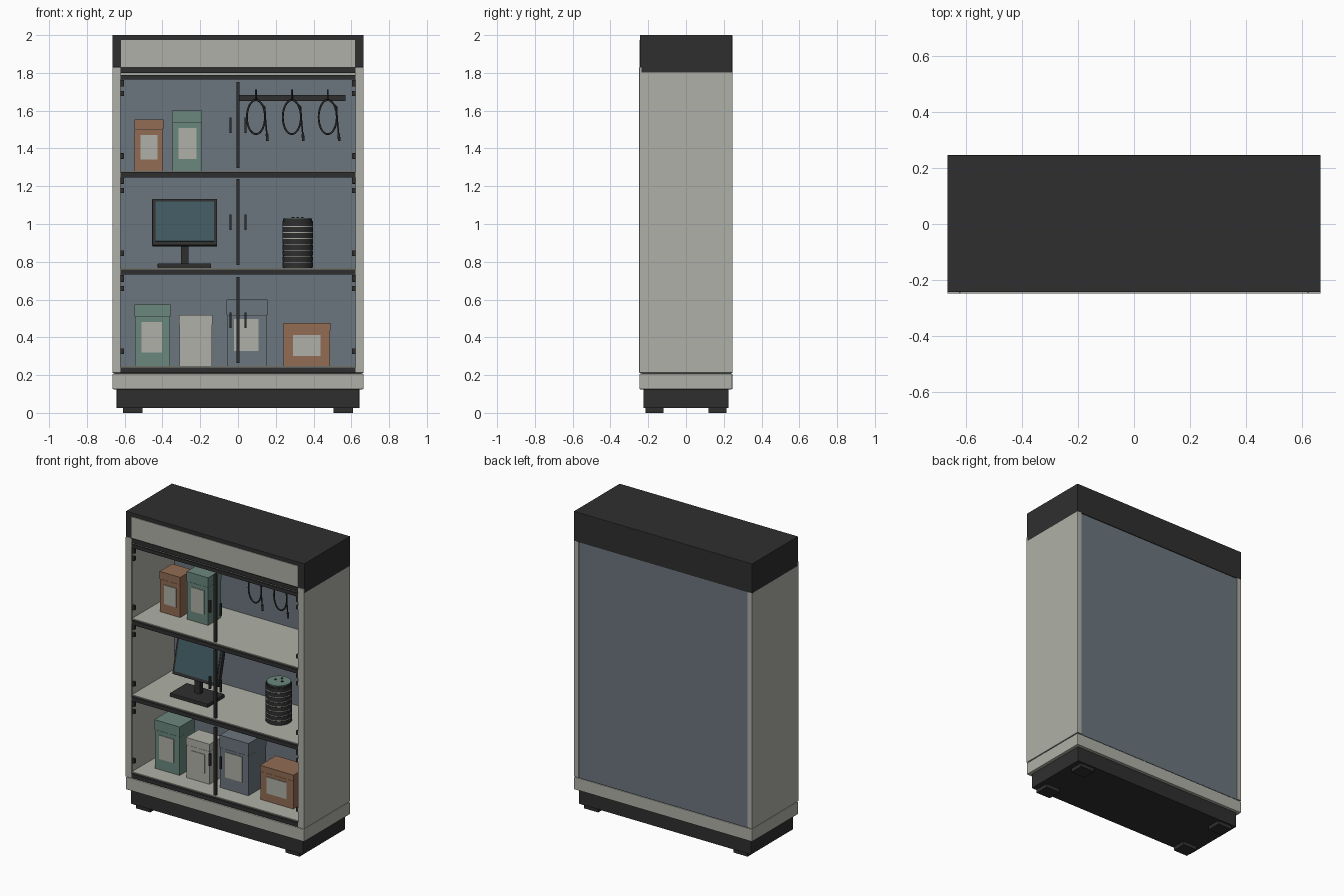
import bpy
import bmesh
import math
from mathutils import Vector

cube = bpy.data.objects.get("Cube")
if cube:
    bpy.data.objects.remove(cube, do_unlink=True)


def material(name, r, g, b):
    m = bpy.data.materials.new(name)
    m.use_nodes = True
    m.diffuse_color = (r, g, b, 1)
    m.node_tree.nodes["Principled BSDF"].inputs["Base Color"].default_value = (r, g, b, 1)
    return m


PALE = material("warm light grey", .43, .435, .385)
DARK = material("charcoal", .028, .028, .028)
SLATE = material("slate blue", .15, .18, .21)
GREEN = material("sage green", .145, .245, .21)
ORANGE = material("terracotta", .29, .15, .09)
TEAL = material("dark teal", .05, .1, .115)


def add_mesh(name, bm, mat):
    mesh = bpy.data.meshes.new(name)
    bm.to_mesh(mesh)
    bm.free()
    mesh.materials.append(mat)
    ob = bpy.data.objects.new(name, mesh)
    bpy.context.collection.objects.link(ob)
    return ob


def box(name, x, y, z, mat, bevel=0):
    """Box from (low, high) ranges on each axis."""
    bm = bmesh.new()
    bmesh.ops.create_cube(bm, size=1)
    for v in bm.verts:
        v.co = Vector([(r[0] + r[1]) / 2 + c * (r[1] - r[0]) for r, c in zip((x, y, z), v.co)])
    ob = add_mesh(name, bm, mat)
    if bevel:
        mod = ob.modifiers.new("soft_edges", "BEVEL")
        mod.width = bevel
        mod.segments = 2
    return ob


def pair(name, x, y, z, mat, bevel=0):
    """The same box on both sides of x = 0."""
    box("left_" + name, x, y, z, mat, bevel)
    box("right_" + name, (-x[1], -x[0]), y, z, mat, bevel)


def cylinder(name, center, radius, depth, mat, sides=32):
    bm = bmesh.new()
    bmesh.ops.create_cone(bm, cap_ends=True, segments=sides, radius1=radius, radius2=radius, depth=depth)
    bmesh.ops.translate(bm, verts=bm.verts, vec=center)
    bm.normal_update()
    for f in bm.faces:
        f.smooth = abs(f.normal.z) < .5
    for e in bm.edges:
        e.smooth = all(f.smooth for f in e.link_faces)
    add_mesh(name, bm, mat)


def cord(name, points, radius, mat, cyclic=False):
    curve = bpy.data.curves.new(name, "CURVE")
    curve.dimensions = "3D"
    curve.bevel_depth = radius
    curve.bevel_resolution = 2
    curve.use_fill_caps = True
    spline = curve.splines.new("POLY")
    spline.points.add(len(points) - 1)
    for p, co in zip(spline.points, points):
        p.co = (*co, 1)
    spline.use_cyclic_u = cyclic
    spline.use_smooth = True
    curve.materials.append(mat)
    bpy.context.collection.objects.link(bpy.data.objects.new(name, curve))


# Base, feet and plinth
box("base", (-.643, .643), (-.225, .225), (.025, .127), DARK, .004)
for y in ((-.215, -.12), (.12, .215)):
    pair("foot", (.505, .61), y, (0, .027), DARK)
box("plinth", (-.665, .665), (-.247, .246), (.125, .208), PALE, .005)
box("plinth_seam", (-.655, .655), (-.235, .238), (.2, .216), DARK)

# Carcass
pair("side_panel", (.63, .665), (-.24, .246), (.212, 1.802), PALE, .002)
pair("front_stile", (.622, .665), (-.248, -.234), (.212, 1.83), PALE, .002)
box("back_panel", (-.632, .632), (.222, .24), (.212, 1.802), SLATE)
box("ceiling", (-.632, .632), (-.236, .225), (1.785, 1.802), PALE)

# Crown with header panel
box("crown", (-.665, .665), (-.243, .245), (1.8, 2), DARK, .002)
box("header_panel", (-.62, .62), (-.247, -.242), (1.832, 1.975), PALE)
box("header_lower_trim", (-.625, .625), (-.247, -.236), (1.8, 1.829), DARK)
box("door_top_rail", (-.625, .625), (-.246, -.228), (1.766, 1.79), DARK)

# Shelves, with door hardware for each bay
for bay, top in enumerate((.247, .766, 1.28), 1):
    box(f"shelf_{bay}", (-.632, .632), (-.23, .225), (top - .03, top), PALE)
    box(f"shelf_edge_{bay}", (-.625, .625), (-.246, -.228), (top - .033, top - .006), DARK)
    box(f"door_meeting_bar_{bay}", (-.009, .009), (-.246, -.232), (top + .016, top + .473), DARK)
    pair(f"door_handle_{bay}", (.034, .046), (-.248, -.235), (top + .203, top + .285), DARK)
    for low, high in ((.065, .095), (.398, .425), (.447, .483)):
        pair(f"hinge_{bay}", (.603, .623), (-.243, -.222), (top + low, top + high), DARK, .003)


def storage_box(name, x, y, z, seam, lx, lz, mat):
    """Carton with a slightly wider lid and a pale front label."""
    o = .002
    box(name + "_body", x, y, (z[0], seam), mat)
    box(name + "_lid_gap", (x[0] + o, x[1] - o), (y[0] + o, y[1] - o), (seam - o, seam + 2 * o), DARK)
    box(name + "_lid", (x[0] - o, x[1] + o), (y[0] - o, y[1] + o), (seam + o, z[1]), mat)
    box(name + "_label", lx, (y[0] - .004, y[0] + .001), lz, PALE)


# Top shelf boxes
storage_box("small_orange_box", (-.547, -.397), (-.05, .08), (1.28, 1.552), 1.5,
            (-.515, -.425), (1.342, 1.47), ORANGE)
storage_box("tall_green_box", (-.348, -.192), (-.045, .095), (1.28, 1.602), 1.535,
            (-.315, -.22), (1.345, 1.507), GREEN)

# Bottom shelf boxes
storage_box("green_box", (-.545, -.36), (-.108, .052), (.247, .575), .507,
            (-.51, -.402), (.32, .48), GREEN)
storage_box("white_box", (-.31, -.137), (-.108, .025), (.247, .518), .467,
            (-.275, -.172), (.31, .44), PALE)
storage_box("slate_box", (-.058, .153), (-.107, .08), (.247, .6), .515,
            (-.02, .108), (.327, .497), SLATE)
storage_box("wide_orange_box", (.242, .488), (-.107, .06), (.247, .477), .435,
            (.29, .438), (.302, .413), ORANGE)

# Monitor, screen leaning back about its lower edge
box("monitor_base", (-.425, -.142), (-.12, .06), (.766, .791), DARK, .004)
box("monitor_neck", (-.302, -.262), (-.03, .0), (.785, .96), DARK)
screen_parts = [
    box("monitor_housing", (-.172, .172), (0, .028), (0, .255), DARK, .004),
    box("monitor_screen", (-.155, .155), (-.004, .002), (.022, .238), TEAL),
]
for part in screen_parts:
    part.location = (-.282, -.055, .887)
    part.rotation_euler.x = -math.radians(14)

# Ribbed speaker
sx, sy, base = .316, -.017, .766
cylinder("speaker_core", (sx, sy, base + .13), .077, .26, DARK)
for i in range(8):
    z = base + .016 + i * .0315
    cylinder("speaker_rib", (sx, sy, z), .081, .026, DARK)
    if i:
        cylinder("speaker_ring", (sx, sy, z - .0157), .0805, .004, PALE)
cylinder("speaker_top", (sx, sy, base + .262), .074, .008, GREEN)
for dx, dy in ((-.025, 0), (.025, 0), (0, .035)):
    cylinder("speaker_button", (sx + dx, sy + dy, base + .268), .007, .008, DARK, 12)

# Cable rail with hooks and hanging cable loops
box("cable_rail", (0, .57), (.065, .09), (1.65, 1.683), DARK, .003)
for x in (.06, .5):
    box("rail_mount", (x, x + .02), (.085, .225), (1.658, 1.676), DARK)
for x in (.095, .285, .475):
    hook = [(x, .07, 1.665), (x, .05, 1.655), (x, .035, 1.665), (x, .033, 1.712)]
    cord("cable_hook", hook, .005, DARK)
    ring = [math.tau * i / 32 for i in range(32)]
    cord("cable_loop", [(x + .048 * math.cos(a), .045, 1.566 + .09 * math.sin(a)) for a in ring],
         .005, DARK, True)
    cord("cable_tail", [(x + .02, .045, 1.645), (x + .047, .042, 1.62), (x + .05, .04, 1.56),
                        (x + .058, .04, 1.47)], .004, DARK)
    cord("cable_plug", [(x + .058, .04, 1.478), (x + .061, .04, 1.44)], .007, DARK)
